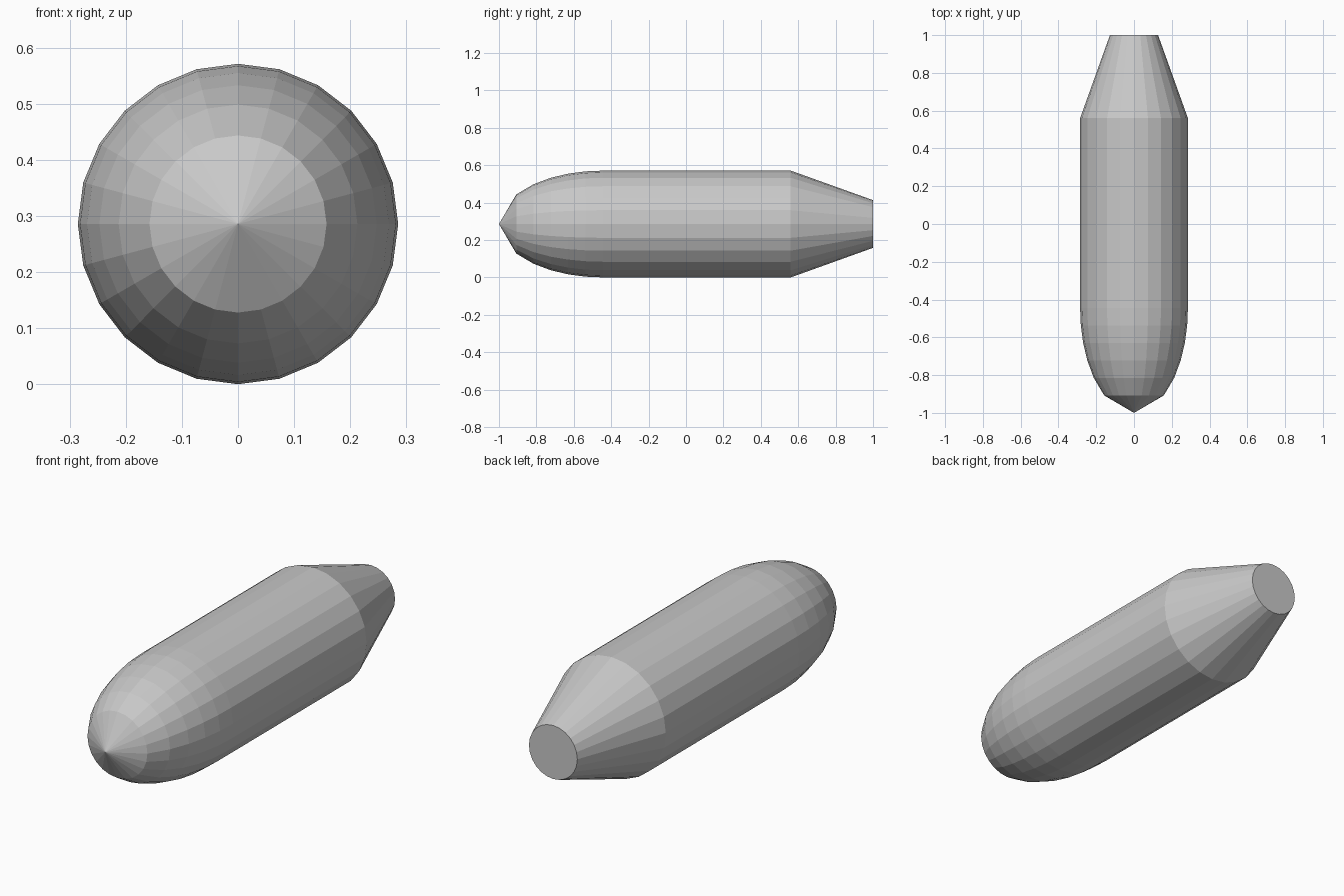
import bpy, bmesh, math

if "Cube" in bpy.data.objects:
    bpy.data.objects.remove(bpy.data.objects["Cube"])

SIDES = 24
R = 0.2855           # body radius
NOSE_LEN = 0.555     # nose length
TAIL_Y = 0.56        # where the taper starts
TAIL_R = 0.1275      # radius of the flat rear end

grey = bpy.data.materials.new("mid_grey")
grey.diffuse_color = (0.58, 0.58, 0.58, 1.0)
grey.use_nodes = True
grey.node_tree.nodes["Principled BSDF"].inputs["Base Color"].default_value = grey.diffuse_color

# Profile of (y, radius): elliptical nose in six even steps, straight body, tapered tail
profile = []
for i in range(1, 7):
    t = 1 - i / 6
    profile.append((-1 + NOSE_LEN * i / 6, R * math.sqrt(1 - t * t)))
profile += [(TAIL_Y, R), (1.0, TAIL_R)]

bm = bmesh.new()


def ring(y, r):
    angles = [2 * math.pi * k / SIDES for k in range(SIDES)]
    return [bm.verts.new((r * math.sin(a), y, R + r * math.cos(a))) for a in angles]


# Nose cone tip, side walls and flat rear cap
rings = [ring(y, r) for y, r in profile]
tip = bm.verts.new((0, -1, R))
for k in range(SIDES):
    n = (k + 1) % SIDES
    bm.faces.new((tip, rings[0][k], rings[0][n]))
    for a, b in zip(rings, rings[1:]):
        bm.faces.new((a[k], b[k], b[n], a[n]))
bm.faces.new(rings[-1])
bmesh.ops.recalc_face_normals(bm, faces=bm.faces[:])

mesh = bpy.data.meshes.new("capsule_body")
bm.to_mesh(mesh)
bm.free()
mesh.materials.append(grey)
bpy.context.collection.objects.link(bpy.data.objects.new("capsule_body", mesh))
